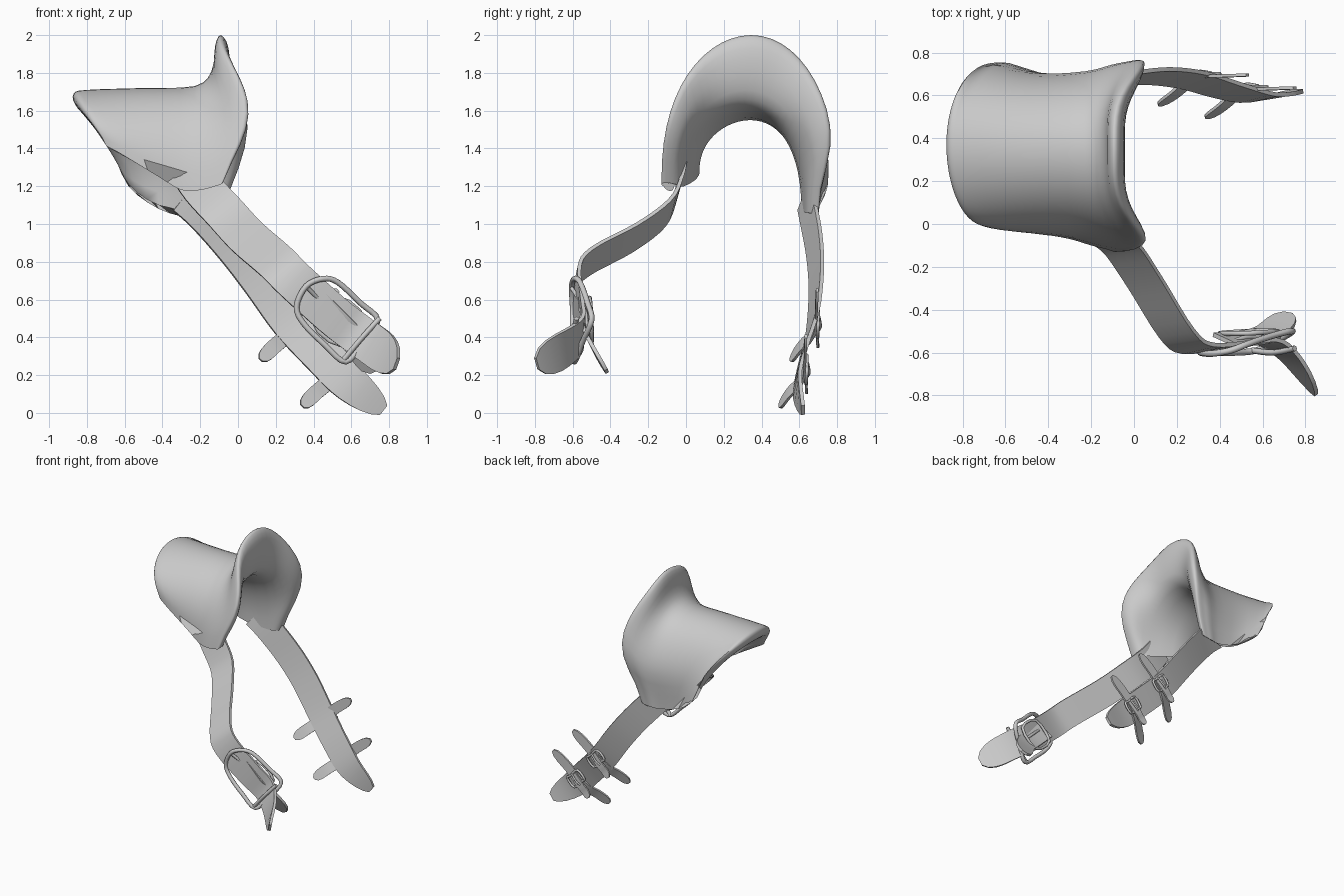
import bpy, bmesh, math
from mathutils import Vector

if bpy.data.objects.get("Cube"):
    bpy.data.objects.remove(bpy.data.objects["Cube"])

grey = bpy.data.materials.new("plain_grey")
grey.use_nodes = True
grey.diffuse_color = (0.6, 0.6, 0.6, 1)
grey.node_tree.nodes["Principled BSDF"].inputs["Base Color"].default_value = (0.6, 0.6, 0.6, 1)


def finish(name, bm, angle):
    bmesh.ops.recalc_face_normals(bm, faces=bm.faces)
    mesh = bpy.data.meshes.new(name)
    bm.to_mesh(mesh)
    bm.free()
    mesh.materials.append(grey)
    obj = bpy.data.objects.new(name, mesh)
    bpy.context.collection.objects.link(obj)
    bpy.ops.object.select_all(action='DESELECT')
    obj.select_set(True)
    bpy.context.view_layer.objects.active = obj
    bpy.ops.object.shade_smooth_by_angle(angle=math.radians(angle))


def spline(points, steps, closed=False):
    """Smooth path through the points."""
    p = [Vector(q) for q in points]
    n = len(p)
    out = []
    for i in range(n if closed else n - 1):
        if closed:
            a, b, c, d = (p[(i + k) % n] for k in (-1, 0, 1, 2))
        else:
            a, b, c, d = p[max(i - 1, 0)], p[i], p[i + 1], p[min(i + 2, n - 1)]
        for s in range(steps):
            t = s / steps
            out.append(b + (c - a) * t / 2 + (a * 2 - b * 5 + c * 4 - d) * t * t / 2
                       + (b * 3 - a - c * 3 + d) * t ** 3 / 2)
    return out if closed else out + [p[-1]]


def bridge(bm, rings, caps=False):
    for a, b in zip(rings, rings[1:]):
        n = len(a)
        for i in range(n):
            bm.faces.new((a[i], a[(i + 1) % n], b[(i + 1) % n], b[i]))
    if caps:
        bm.faces.new(rings[0])
        bm.faces.new(rings[-1])


def arch(top, front, back, bulge=0, pinch=0, count=28):
    """Half ellipse over the shoulder; bulge pushes the flanks in x, pinch draws in the back foot."""
    line = []
    for i in range(count + 1):
        a = math.pi * i / count
        k, s = (1 - math.cos(a)) / 2, max(math.sin(a), 0)
        foot = Vector(front).lerp(Vector(back), k)
        x = foot.x + (top[0] - foot.x) * s + bulge * 3.5 * s * math.cos(a) ** 4
        z = foot.z + (top[1] - foot.z) * s ** 0.85
        line.append(Vector((x, foot.y - pinch * k ** 50, z)))
    return line


def strap(name, points, across, half, thick=0.02, end_across=None, round_start=False,
          tip=0.14, steps=4):
    path = spline(points, steps)
    start = Vector(across).normalized()
    end = Vector(end_across or across).normalized()
    bm = bmesh.new()
    rings = []
    last = len(path) - 1
    for i, p in enumerate(path):
        f = i / last
        along = (path[min(i + 1, last)] - path[max(i - 1, 0)]).normalized()
        side = start.lerp(end, f ** 4)
        side = (side - along * side.dot(along)).normalized()
        up = along.cross(side) * thick / 2
        e = max((f - 1 + tip) / tip, (tip - f) / tip if round_start else 0, 0)
        w = side * half * max(math.sqrt(max(1 - e * e, 0)), 0.3)
        rings.append([bm.verts.new(q) for q in (p - w - up, p + w - up, p + w + up, p - w + up)])
    bridge(bm, rings, caps=True)
    finish(name, bm, 35)


def rod(name, points, radius, closed=False, steps=4):
    path = spline(points, steps, closed)
    n = len(path)
    bm = bmesh.new()
    rings = []
    for i, p in enumerate(path):
        nxt = path[(i + 1) % n] if closed else path[min(i + 1, n - 1)]
        prv = path[i - 1] if closed else path[max(i - 1, 0)]
        along = (nxt - prv).normalized()
        u = along.cross(Vector((0, 1, 0))).normalized()
        v = along.cross(u)
        rings.append([bm.verts.new(p + (u * math.cos(a) + v * math.sin(a)) * radius)
                      for a in (math.tau * k / 8 for k in range(8))])
    bridge(bm, rings + rings[:1] if closed else rings, caps=not closed)
    finish(name, bm, 50)


# Shoulder pad: outer saddle, flared collar, then the lining back to the rim
sections = [
    arch((-.87, 1.69), (-.69, -.01, 1.41), (-.66, .75, 1.38)),
    arch((-.8, 1.71), (-.6, -.03, 1.36), (-.58, .75, 1.2)),
    arch((-.5, 1.72), (-.42, -.05, 1.25), (-.42, .73, 1.08), 0, .03),
    arch((-.23, 1.73), (-.3, -.07, 1.18), (-.25, .75, 1.03), .02, .06),
    arch((-.14, 1.81), (-.2, -.1, 1.18), (-.18, .79, 1.03), .07, .09),
    arch((-.12, 1.95), (-.12, -.12, 1.2), (-.14, .81, 1.03), .11, .11),
    arch((-.09, 2.0), (-.09, -.13, 1.21), (-.1, .82, 1.04), .13, .12),
    arch((-.05, 1.93), (-.08, -.11, 1.22), (-.09, .79, 1.05), .12, .1),
    arch((-.05, 1.76), (-.1, -.05, 1.21), (-.11, .7, 1.06), .08, .05),
    arch((-.13, 1.62), (-.16, -.01, 1.2), (-.18, .63, 1.06)),
    arch((-.45, 1.55), (-.42, .07, 1.26), (-.42, .61, 1.1)),
    arch((-.78, 1.58), (-.6, .03, 1.37), (-.58, .68, 1.21)),
    arch((-.86, 1.63), (-.68, 0, 1.4), (-.65, .73, 1.36)),
]
bm = bmesh.new()
columns = [spline(c, 3, closed=True) for c in zip(*sections)]
bridge(bm, [[bm.verts.new(p) for p in c] for c in columns], caps=True)
finish("shoulder_pad", bm, 60)

# Long front and back straps
strap("front_strap", [(-.27, -.02, 1.31), (-.19, -.04, 1.19), (-.07, -.1, 1.06), (.05, -.27, .93),
                      (.2, -.51, .8), (.3, -.58, .7), (.5, -.56, .52), (.63, -.55, .42),
                      (.74, -.64, .34), (.84, -.79, .26)], (.7, .2, .7), .108,
      end_across=(.35, -.3, .9), tip=.1)
strap("front_strap_tail", [(.42, -.54, .58), (.55, -.53, .45), (.64, -.5, .36), (.72, -.42, .22)],
      (.7, -.3, .6), .075, tip=.25)
strap("back_strap", [(-.28, .63, 1.15), (-.17, .65, 1.05), (-.02, .68, .88), (.12, .69, .7),
                     (.28, .67, .48), (.45, .62, .3), (.6, .59, .15), (.77, .62, .015)],
      (.7, .32, .7), .105, end_across=(.7, 0, .7), tip=.22)

# Large front buckle: frame, crossbar, prong and keeper behind the strap
rod("buckle_frame", [(.45, -.59, .71), (.36, -.605, .67), (.31, -.6, .56), (.35, -.6, .47),
                     (.46, -.6, .36), (.57, -.59, .27), (.66, -.55, .37), (.74, -.5, .49),
                     (.65, -.52, .58), (.53, -.56, .69)], .015, closed=True)
rod("buckle_crossbar", [(.55, -.59, .27), (.65, -.6, .39), (.75, -.58, .5)], .014)
rod("buckle_prong", [(.61, -.53, .43), (.52, -.53, .52), (.44, -.56, .59), (.37, -.605, .66)], .011)
rod("buckle_keeper", [(.4, -.51, .48), (.53, -.51, .61), (.67, -.5, .49), (.54, -.5, .36)],
    .011, closed=True, steps=3)

# Two short buckled straps crossing the back strap
for name, c in (("upper", Vector((.31, .665, .46))), ("lower", Vector((.53, .605, .215)))):
    def at(x, y, z):
        return c + Vector((x, y, z))
    strap(name + "_cross_strap", [at(-.19, -.11, -.18), at(-.12, -.06, -.11), at(-.06, -.01, -.06),
                                  at(0, .02, 0), at(.09, .025, .09), at(.22, .03, .19)],
          (.7, 0, -.7), .04, .014, round_start=True)
    strap(name + "_cross_tail", [at(.04, .03, .04), at(-.03, .035, -.03), at(-.07, .03, -.07),
                                 at(-.1, .035, -.11)], (.7, 0, -.7), .032, .012, tip=.3)
    rod(name + "_small_buckle", [at(-.06, .03, .03), at(0, .035, .09), at(.06, .035, .03),
                                 at(.09, .035, 0), at(.03, .03, -.06), at(-.03, .03, 0)],
        .009, closed=True, steps=3)
    rod(name + "_small_prong", [at(.05, .04, .05), at(0, .048, 0), at(-.03, .04, -.02)], .007)
